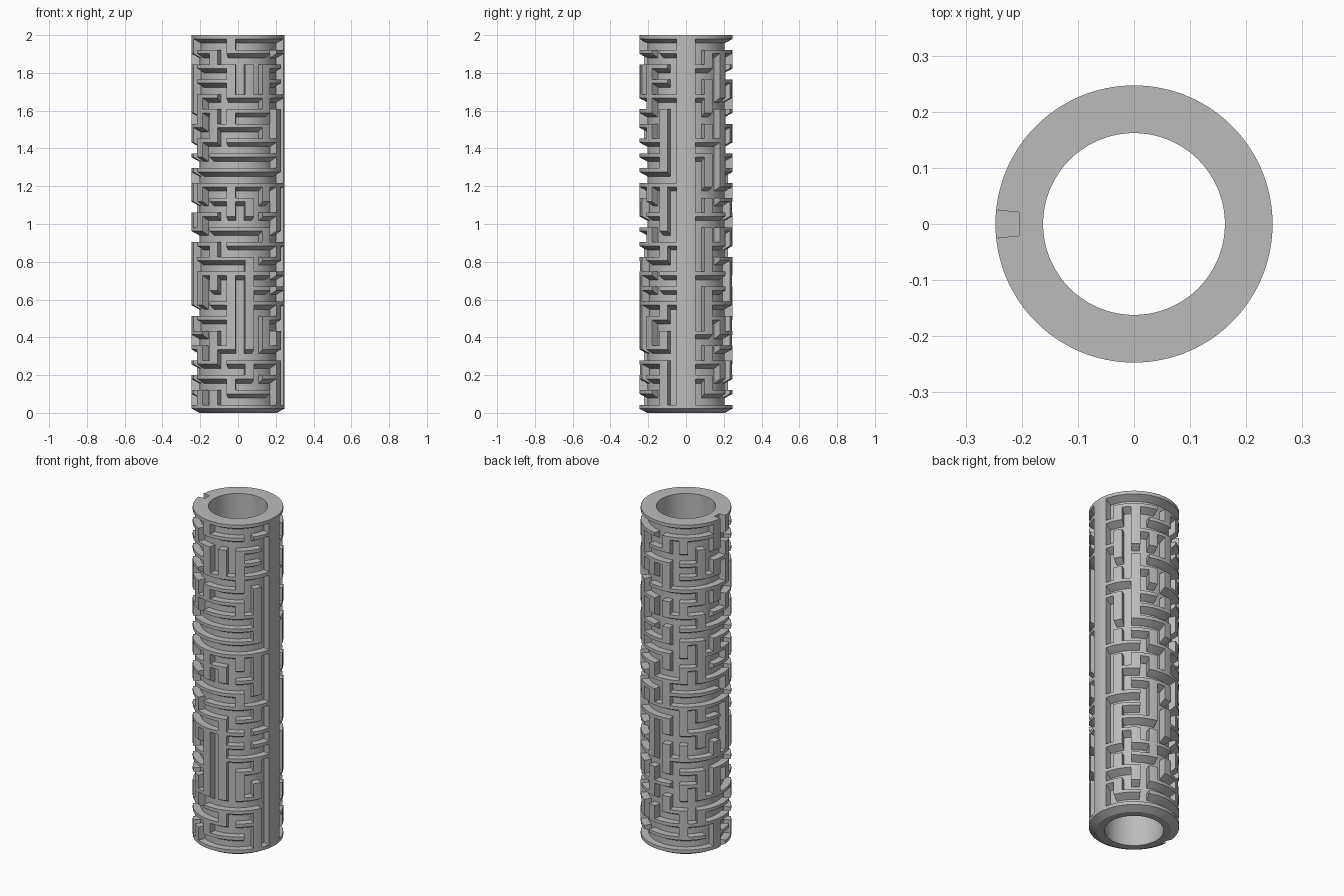
import bpy, bmesh, math, random

if "Cube" in bpy.data.objects:
    bpy.data.objects.remove(bpy.data.objects["Cube"])

BORE, CORE, OUTER = 0.162, 0.205, 0.247     # radii
COLS, ROWS = 15, 25                         # corridor cells
UNIT = 2 * math.pi / 31                     # angular width of a wall or corridor
WALL, LIP = 0.043, 0.02                     # wall height at root and at rim
PITCH = (2 - WALL) / ROWS
GATE = 7                                    # column of the entry and exit notches

grey = bpy.data.materials.new("grey")
grey.diffuse_color = (0.50, 0.50, 0.50, 1)
grey.use_nodes = True
grey.node_tree.nodes["Principled BSDF"].inputs["Base Color"].default_value = grey.diffuse_color


def sweep(bm, profile, a0, a1):
    """Turn a closed (r, z) profile from angle a0 to a1."""
    full = a1 - a0 > 6.28
    n = max(2, round((a1 - a0) / UNIT * 4))
    rings = []
    for i in range(n if full else n + 1):
        a = a0 + (a1 - a0) * i / n
        rings.append([bm.verts.new((r * math.cos(a), r * math.sin(a), z)) for r, z in profile])
    m = len(profile)
    for i in range(n):
        p, q = rings[i], rings[(i + 1) % len(rings)]
        for k in range(m):
            bm.faces.new((p[k], q[k], q[(k + 1) % m], p[(k + 1) % m]))
    if not full:
        bm.faces.new(rings[0])
        bm.faces.new(rings[-1][::-1])


def finish(bm, name):
    bmesh.ops.recalc_face_normals(bm, faces=bm.faces)
    me = bpy.data.meshes.new(name)
    bm.to_mesh(me)
    bm.free()
    ob = bpy.data.objects.new(name, me)
    bpy.context.collection.objects.link(ob)
    me.materials.append(grey)
    bpy.ops.object.select_all(action='DESELECT')
    ob.select_set(True)
    bpy.context.view_layer.objects.active = ob
    bpy.ops.object.shade_smooth_by_angle(angle=math.radians(25))


def top(j):
    return 2 - PITCH * j


def rib(bm, j0, j1, u0, u1):
    """Wall from line j0 down to line j1, units u0..u1, with a sloped underside."""
    z0, z1 = top(j0), top(j1) - WALL
    sweep(bm, [(CORE, z0), (OUTER, z0), (OUTER, z1 + WALL - LIP), (CORE, z1)],
          UNIT * (u0 + 1), UNIT * (u1 + 1))


# Known floors (line: columns) and known uprights (left column: rows)
floors = {1: [9, 12], 2: [0, 10], 3: [9, 10], 4: [0, 11, 13, 14], 5: [11], 6: [10, 11, 12],
          7: [0, 11, 12], 8: [0, 10, 11, 12], 9: [10, 11, 12], 10: [9, 10, 14], 11: [10, 11],
          12: [0, 1, 9], 13: [11, 12], 14: [11, 12, 13, 14], 15: [9, 10], 16: [0, 1],
          18: [10, 12, 14], 20: [0], 22: [0, 1, 9, 12, 13], 23: [0, 10], 24: [11]}
uprights = {0: [17, 18, 19], 1: [2, 3, 6, 7, 8, 9], 10: [0, 16, 17, 18, 19, 20],
            11: [2, 3, 18, 19, 20], 12: [2, 3], 13: [5, 6, 7, 8, 10, 11, 12, 22, 23, 24]}

# Maze: join cells in random order, known walls last
random.seed(4)
links = []
for r in range(ROWS):
    for c in range(COLS):
        if r:
            links.append((random.random() + (2 if c in floors.get(r, []) else 0), 'h', r, c))
        if c < COLS - 1:
            links.append((random.random() + (2 if r in uprights.get(c, []) else 0), 'v', r, c))
links.sort()
parent = {(r, c): (r, c) for r in range(ROWS) for c in range(COLS)}


def root(x):
    while parent[x] != x:
        x = parent[x]
    return x


walls = set()
for _, kind, r, c in links:
    a = root((r, c))
    b = root((r - 1, c) if kind == 'h' else (r, c + 1))
    if a == b:
        walls.add((kind, r, c))
    parent[a] = b
for c in range(COLS):
    if c != GATE:
        walls |= {('h', 0, c), ('h', ROWS, c)}

# Tube body
bm = bmesh.new()
sweep(bm, [(BORE, 0), (CORE, 0), (CORE, 2), (BORE, 2)], 0, 2 * math.pi)
finish(bm, "tube_body")

# Plain full-height band
bm = bmesh.new()
rib(bm, 0, ROWS, -1 - 0.0, 1 - 1.0)
rib(bm, 0, ROWS, 29, 30)
finish(bm, "side_band")

# Horizontal ribs, merged into runs with their end posts
bm = bmesh.new()
for j in range(ROWS + 1):
    c = 0
    while c < COLS:
        start = c
        while c < COLS and ('h', j, c) in walls:
            c += 1
        if c > start:
            rib(bm, j, j, max(0, 2 * start - 1), min(29, 2 * c))
        c += 1
finish(bm, "ring_ribs")

# Vertical ribs, merged into runs
bm = bmesh.new()
for c in range(COLS - 1):
    r = 0
    while r < ROWS:
        start = r
        while r < ROWS and ('v', r, c) in walls:
            r += 1
        if r > start:
            rib(bm, start, r, 2 * c + 1, 2 * c + 2)
        r += 1
finish(bm, "upright_ribs")
